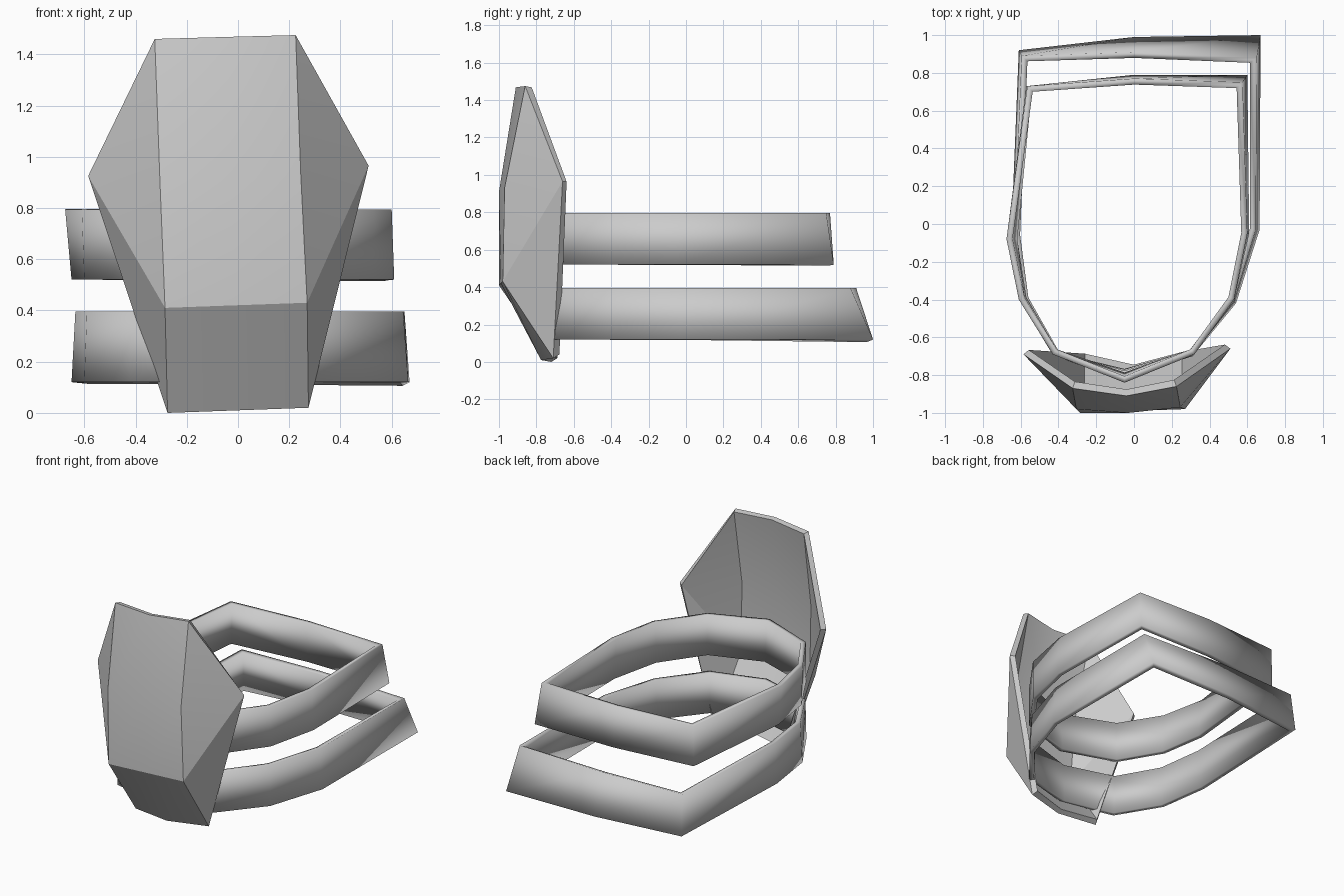
import bpy
import bmesh
import math

cube = bpy.data.objects.get("Cube")
if cube:
    bpy.data.objects.remove(cube, do_unlink=True)

grey = bpy.data.materials.new("plain grey")
grey.use_nodes = True
colour = (0.6, 0.6, 0.6, 1)
grey.diffuse_color = colour
grey.node_tree.nodes["Principled BSDF"].inputs["Base Color"].default_value = colour


def make_shell(name, verts, faces, thickness, angle):
    """Thin shell grown inward from its outer surface."""
    bm = bmesh.new()
    vs = [bm.verts.new(v) for v in verts]
    for f in faces:
        bm.faces.new([vs[i] for i in f])
    mesh = bpy.data.meshes.new(name)
    bm.to_mesh(mesh)
    bm.free()
    mesh.materials.append(grey)
    ob = bpy.data.objects.new(name, mesh)
    bpy.context.collection.objects.link(ob)
    solid = ob.modifiers.new("thickness", "SOLIDIFY")
    solid.thickness = thickness
    solid.offset = -1
    solid.use_even_offset = True
    bpy.ops.object.select_all(action="DESELECT")
    ob.select_set(True)
    bpy.context.view_layer.objects.active = ob
    bpy.ops.object.modifier_apply(modifier=solid.name)
    bpy.ops.object.shade_smooth_by_angle(angle=math.radians(angle))
    return ob


# Knee-guard style plate: three columns by four rows, plus a wing tip each side
rows = [
    [(-0.275, -0.72, 0.0), (0, -0.775, 0.01), (0.275, -0.71, 0.02)],
    [(-0.285, -1.0, 0.41), (-0.01, -0.99, 0.42), (0.27, -0.98, 0.43)],
    [(-0.305, -0.98, 0.91), (-0.03, -1.0, 0.91), (0.245, -0.97, 0.93)],
    [(-0.325, -0.87, 1.46), (-0.04, -0.91, 1.468), (0.225, -0.86, 1.475)],
]
verts = [p for row in rows for p in row]
faces = [(3 * r + c, 3 * r + c + 1, 3 * r + c + 4, 3 * r + c + 3)
         for r in range(3) for c in range(2)]
right_tip, left_tip = len(verts), len(verts) + 1
verts += [(-0.585, -0.69, 0.925), (0.51, -0.66, 0.965)]
for r in range(3):
    a = 3 * r
    faces.append((right_tip, a, a + 3))
    faces.append((a + 2, left_tip, a + 5))
make_shell("front_plate", verts, faces, 0.035, 25)


def make_strap(name, low, high, bottom, top):
    """Closed band through matching lower and upper outlines."""
    n = len(bottom)
    verts = [(x, y, low) for x, y in bottom] + [(x, y, high) for x, y in top]
    faces = [(i, (i + 1) % n, n + (i + 1) % n, n + i) for i in range(n)]
    make_shell(name, verts, faces, 0.032, 180)


# Straps, anticlockwise from the front centre
make_strap(
    "upper_strap", 0.52, 0.795,
    [(-0.05, -0.82), (0.32, -0.69), (0.53, -0.4), (0.61, -0.05), (0.6, 0.79),
     (0, 0.79), (-0.57, 0.73), (-0.65, -0.08), (-0.6, -0.4), (-0.43, -0.69)],
    [(-0.05, -0.84), (0.32, -0.69), (0.53, -0.4), (0.6, -0.05), (0.575, 0.75),
     (0, 0.77), (-0.565, 0.73), (-0.675, -0.08), (-0.61, -0.4), (-0.43, -0.69)])
make_strap(
    "lower_strap", 0.12, 0.395,
    [(-0.05, -0.8), (0.31, -0.7), (0.54, -0.42), (0.665, -0.03), (0.67, 1.0),
     (0, 0.99), (-0.61, 0.92), (-0.65, -0.06), (-0.6, -0.41), (-0.42, -0.71)],
    [(-0.05, -0.81), (0.31, -0.7), (0.53, -0.41), (0.645, -0.03), (0.65, 0.88),
     (0, 0.91), (-0.595, 0.89), (-0.635, -0.06), (-0.59, -0.4), (-0.42, -0.7)])
